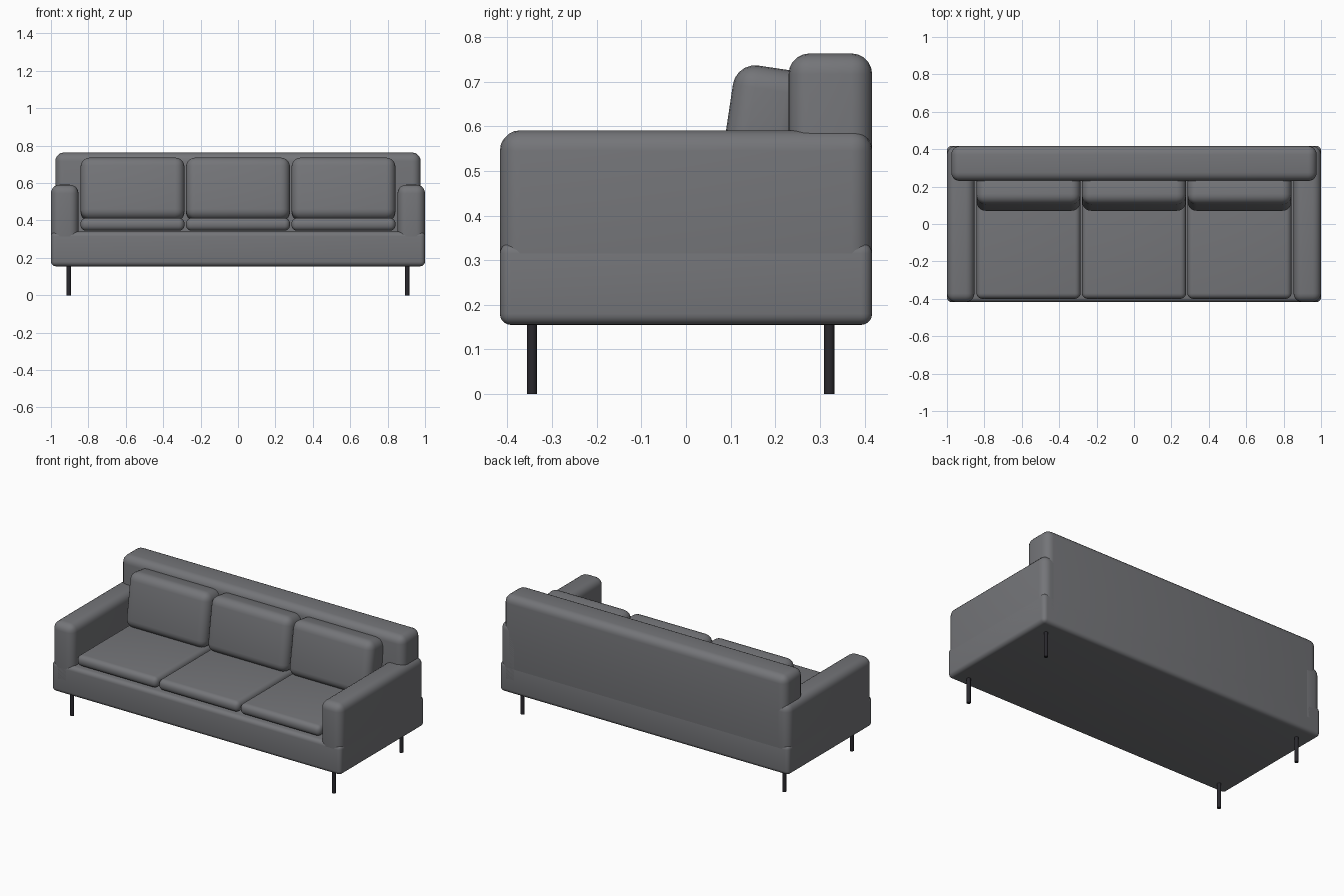
import bpy, math
from mathutils import Matrix, Vector

if "Cube" in bpy.data.objects:
    bpy.data.objects.remove(bpy.data.objects["Cube"])


def material(name, rgb):
    m = bpy.data.materials.new(name)
    m.diffuse_color = (*rgb, 1)
    m.use_nodes = True
    m.node_tree.nodes["Principled BSDF"].inputs["Base Color"].default_value = m.diffuse_color
    return m


fabric = material("grey_fabric", (0.175, 0.178, 0.19))
metal = material("dark_metal", (0.022, 0.021, 0.026))


def finish(ob, name, mat, angle=40):
    ob.name = name
    ob.data.materials.append(mat)
    bpy.ops.object.shade_smooth_by_angle(angle=math.radians(angle))
    return ob


def padded_box(name, x, y, z, radius, segments=5):
    """Rounded box given its (min, max) range on each axis."""
    bpy.ops.mesh.primitive_cube_add(size=1)
    ob = bpy.context.object
    size = [b - a for a, b in (x, y, z)]
    mid = [(a + b) / 2 for a, b in (x, y, z)]
    ob.data.transform(Matrix.Diagonal((*size, 1)))
    ob.location = mid
    bevel = ob.modifiers.new("rounding", 'BEVEL')
    bevel.width = radius
    bevel.segments = segments
    bpy.ops.object.modifier_apply(modifier="rounding")
    return finish(ob, name, fabric)


# Frame: base, backrest and arms
padded_box("base", (-1, 1), (-0.417, 0.417), (0.155, 0.34), 0.025)
padded_box("backrest", (-0.977, 0.977), (0.23, 0.417), (0.2, 0.763), 0.046)
for side, s in (("left", -1), ("right", 1)):
    padded_box(side + "_arm", sorted((s * 0.853, s)), (-0.417, 0.417), (0.2, 0.591), 0.046)

# Three seat cushions, each with a leaning back cushion
for i, cx in enumerate((-0.564, 0, 0.564), 1):
    xr = (cx - 0.278, cx + 0.278)
    padded_box(f"seat_cushion_{i}", xr, (-0.4, 0.26), (0.345, 0.413), 0.03)
    back = padded_box(f"back_cushion_{i}", xr, (0, 0.17), (0, 0.335), 0.05)
    lean = Matrix.Rotation(math.radians(-8.5), 4, 'X')
    local = Matrix.Translation(back.location)
    back.matrix_world = Matrix.Translation(Vector((0, 0.063, 0.412))) @ lean @ local

# Four thin round legs
for side, x in (("left", -0.905), ("right", 0.905)):
    for end, y in (("front", -0.345), ("back", 0.321)):
        bpy.ops.mesh.primitive_cylinder_add(vertices=20, radius=0.0115, depth=0.17,
                                            location=(x, y, 0.085))
        finish(bpy.context.object, f"{end}_{side}_leg", metal)
